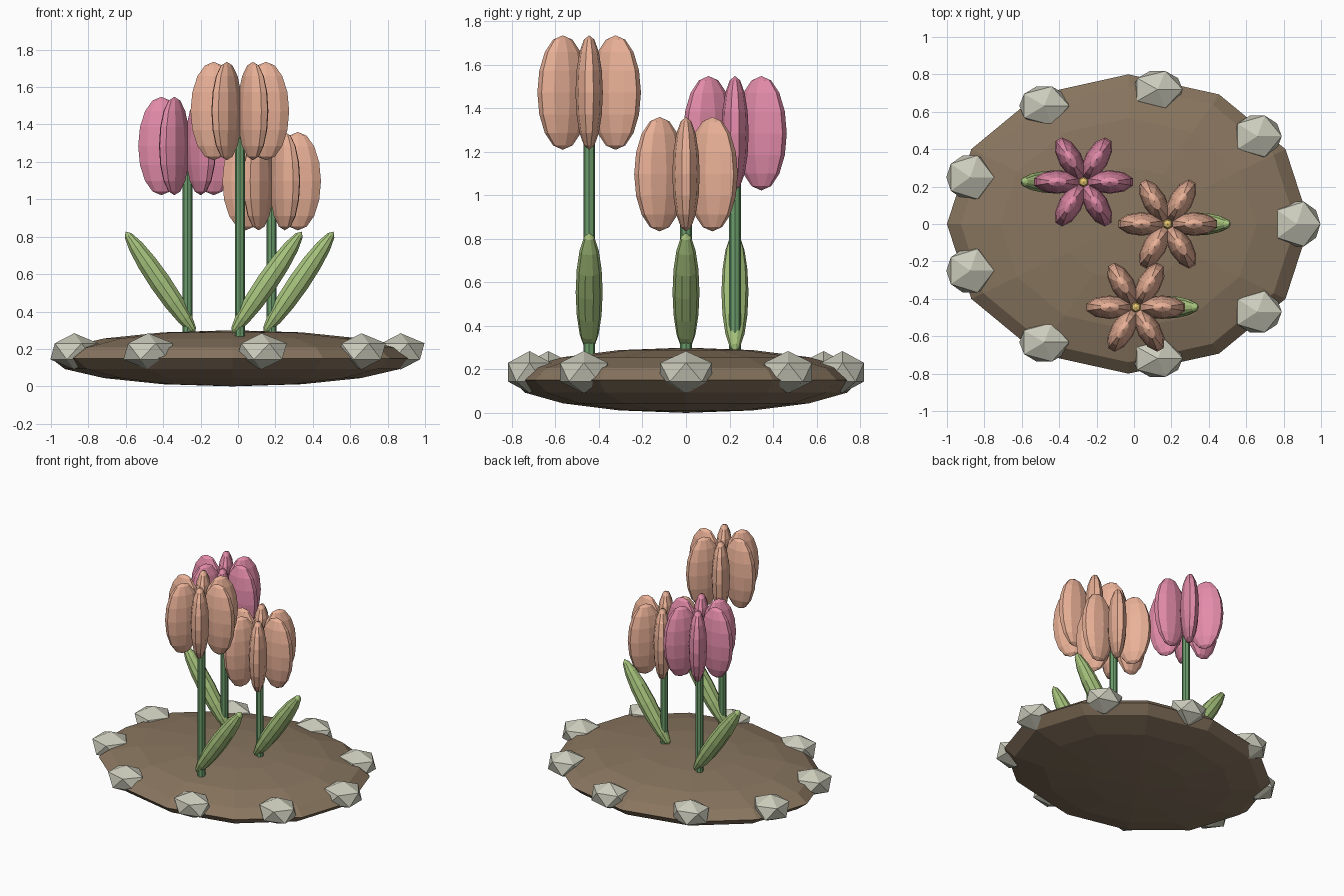
import bpy
from math import cos, sin, pi, radians

if "Cube" in bpy.data.objects:
    bpy.data.objects.remove(bpy.data.objects["Cube"])


def material(name, rgb):
    m = bpy.data.materials.new(name)
    m.diffuse_color = (*rgb, 1)
    m.use_nodes = True
    m.node_tree.nodes["Principled BSDF"].inputs["Base Color"].default_value = m.diffuse_color
    return m


SOIL = material("soil", (0.25, 0.18, 0.115))
STONE = material("stone", (0.60, 0.60, 0.50))
STEM = material("stem_green", (0.15, 0.34, 0.15))
LEAF = material("leaf_green", (0.38, 0.54, 0.20))
PINK = material("pink_petal", (0.77, 0.26, 0.40))
PEACH = material("peach_petal", (0.82, 0.44, 0.31))
GOLD = material("gold_centre", (0.80, 0.55, 0.16))


def finish(name, mat, scale=(1, 1, 1), rot=(0, 0, 0)):
    ob = bpy.context.object
    ob.name = name
    ob.scale = scale
    ob.rotation_euler = rot
    ob.data.materials.append(mat)
    return ob


def ellipsoid(name, mat, loc, scale, segs, rings, rot=(0, 0, 0)):
    bpy.ops.mesh.primitive_uv_sphere_add(segments=segs, ring_count=rings, radius=1, location=loc)
    return finish(name, mat, scale, rot)


CX = -0.03

# Flattened soil mound
ellipsoid("soil_mound", SOIL, (CX, 0, 0.15), (0.97, 0.80, 0.15), 12, 8)

# Ring of edging stones
for i in range(9):
    a = radians(40 * i)
    bpy.ops.mesh.primitive_ico_sphere_add(
        subdivisions=1, radius=1,
        location=(CX + 0.90 * cos(a), 0.73 * sin(a), 0.187))
    c2 = cos(a) ** 2
    finish(f"edging_stone_{i + 1}", STONE, (0.151 - 0.009 * c2, 0.115 + 0.025 * c2, 0.097))


def tulip(label, x, y, head_z, petal_mat, side):
    # Stem from the soil up into the bloom
    base = 0.22
    bpy.ops.mesh.primitive_cylinder_add(
        vertices=8, radius=0.027, depth=head_z - base,
        location=(x, y, (head_z + base) / 2))
    finish(f"{label}_stem", STEM)

    # Leaning leaf
    ellipsoid(f"{label}_leaf", LEAF, (x + side * 0.145, y, 0.555),
              (0.06, 0.062, 0.33), 10, 8, (0, side * 0.6, 0))

    # Six upright petals
    for i in range(6):
        a = i * pi / 3
        ellipsoid(f"{label}_petal_{i + 1}", petal_mat,
                  (x + 0.14 * cos(a), y + 0.14 * sin(a), head_z),
                  (0.13, 0.063, 0.263), 10, 8, (0, 0, a))

    # Gold centre between the petals
    ellipsoid(f"{label}_centre", GOLD, (x, y, head_z + 0.08), (0.03, 0.03, 0.03), 6, 4)


tulip("pink_tulip", -0.27, 0.225, 1.285, PINK, -1)
tulip("tall_peach_tulip", 0.01, -0.445, 1.472, PEACH, 1)
tulip("short_peach_tulip", 0.18, 0.0, 1.097, PEACH, 1)
